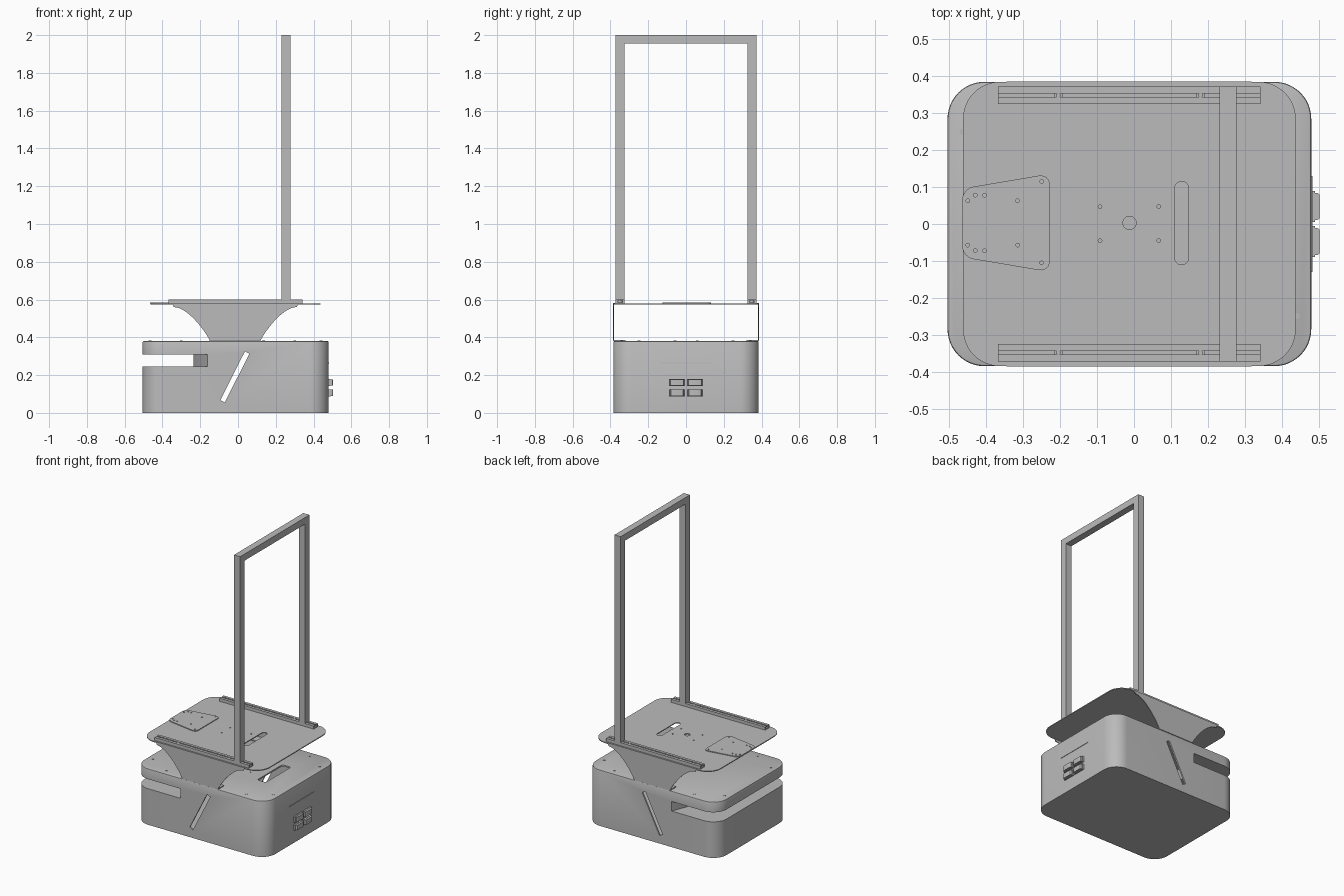
import bpy, bmesh, math
from mathutils import Matrix

cube = bpy.data.objects.get("Cube")
if cube:
    bpy.data.objects.remove(cube, do_unlink=True)

grey = bpy.data.materials.new("plain_grey")
grey.use_nodes = True
colour = (0.5, 0.5, 0.5, 1)
grey.diffuse_color = colour
grey.node_tree.nodes["Principled BSDF"].inputs["Base Color"].default_value = colour

UPRIGHT = Matrix.Rotation(math.pi / 2, 4, "X")  # profile (x, z), extruded towards -y


def prism(name, pts, low, high, radius=0, segments=8, turn=None):
    """Extrude an outline, rounding its upright corners."""
    bm = bmesh.new()
    face = bm.faces.new([bm.verts.new((x, y, low)) for x, y in pts])
    top = bmesh.ops.extrude_face_region(bm, geom=[face])["geom"]
    for v in top:
        if isinstance(v, bmesh.types.BMVert):
            v.co.z = high
    if radius:
        sides = [e for e in bm.edges if abs(e.verts[0].co.z - e.verts[1].co.z) > 1e-6]
        bmesh.ops.bevel(bm, geom=sides, offset=radius, segments=segments,
                        profile=0.5, affect="EDGES")
    if turn:
        bm.transform(turn)
    bmesh.ops.recalc_face_normals(bm, faces=bm.faces)
    mesh = bpy.data.meshes.new(name)
    bm.to_mesh(mesh)
    bm.free()
    mesh.materials.append(grey)
    obj = bpy.data.objects.new(name, mesh)
    bpy.context.collection.objects.link(obj)
    return obj


def rect(x0, x1, y0, y1):
    return [(x0, y0), (x1, y0), (x1, y1), (x0, y1)]


def box(name, x0, x1, y0, y1, z0, z1, radius=0, segments=8):
    return prism(name, rect(x0, x1, y0, y1), z0, z1, radius, segments)


def disc(name, x, y, r, z0, z1, n=20):
    ring = [(x + r * math.cos(2 * math.pi * i / n), y + r * math.sin(2 * math.pi * i / n))
            for i in range(n)]
    return prism(name, ring, z0, z1)


def cut(obj, *cutters):
    """Subtract the cutters for good and remove them."""
    for c in cutters:
        mod = obj.modifiers.new("cut", "BOOLEAN")
        mod.operation, mod.solver, mod.object = "DIFFERENCE", "EXACT", c
    deps = bpy.context.evaluated_depsgraph_get()
    mesh = bpy.data.meshes.new_from_object(obj.evaluated_get(deps))
    obj.modifiers.clear()
    obj.data = mesh
    for c in cutters:
        bpy.data.objects.remove(c, do_unlink=True)


def smooth(*objs):
    bpy.ops.object.select_all(action="DESELECT")
    for o in objs:
        o.select_set(True)
    bpy.context.view_layer.objects.active = objs[0]
    bpy.ops.object.shade_smooth_by_angle(angle=math.radians(30))


# Hollow base with a scanner slot, side slits and a lid opening
def scanner_slot(grow):
    back, side = -0.235 + grow, -0.16 + grow
    pts = [(-0.6, -0.45), (side + 0.025, -0.45), (back, -0.2),
           (back, 0.2), (side + 0.025, 0.45), (-0.6, 0.45)]
    return prism("slot_cutter", pts, 0.245 - grow, 0.31 + grow)


base = box("base", -0.505, 0.48, -0.385, 0.385, 0, 0.38, 0.1, 12)
bm = bmesh.new()
bm.from_mesh(base.data)
rim = [e for e in bm.edges if all(v.co.z > 0.37 for v in e.verts)]
bmesh.ops.bevel(bm, geom=rim, offset=0.006, segments=2, profile=0.5, affect="EDGES")
bm.to_mesh(base.data)
bm.free()

void = box("void_cutter", -0.495, 0.47, -0.375, 0.375, 0.01, 0.37, 0.09, 12)
cut(void, scanner_slot(0.01))
slit = prism("slit_cutter", [(-0.093, 0.068), (-0.07, 0.055), (0.06, 0.313), (0.037, 0.326)],
             -0.5, 0.5, turn=UPRIGHT)
lid_opening = box("lid_cutter", 0.235, 0.3, -0.13, 0.14, 0.34, 0.4, 0.015)
cut(base, void, scanner_slot(0), slit, lid_opening)

# Lid screws
for x in (-0.465, 0.44):
    for y in (-0.25, 0.25):
        disc("lid_screw", x, y, 0.008, 0.379, 0.382)
for x in (-0.3, 0.0, 0.3):
    for y in (-0.34, 0.34):
        disc("lid_screw", x, y, 0.007, 0.379, 0.382)

# Connector blocks and ledge on the right end
for y0, y1 in ((-0.09, -0.005), (0.005, 0.09)):
    for z0, z1 in ((0.088, 0.125), (0.142, 0.18)):
        box("connector_flange", 0.478, 0.49, y0, y1, z0, z1)
        block = box("connector_block", 0.47, 0.503, y0 + 0.006, y1 - 0.006,
                    z0 + 0.002, z1 - 0.002, 0.008, 3)
        smooth(block)
box("connector_ledge", 0.478, 0.483, -0.13, 0.13, 0.262, 0.266)

# Tray and its wedge-shaped mounting plate
tray = box("tray", -0.463, 0.438, -0.385, 0.385, 0.573, 0.579, 0.1, 12)
wedge = [(-0.465, -0.09), (-0.228, -0.13), (-0.228, 0.136), (-0.465, 0.096)]
plate = prism("mounting_plate", wedge, 0.579, 0.584, 0.03, 6)

plate_holes = [(-0.25, 0.115), (-0.25, -0.105)]
for x, y in ((-0.45, 0.06), (-0.43, 0.075), (-0.405, 0.075), (-0.315, 0.06)):
    plate_holes += [(x, y + 0.003), (x, 0.003 - y)]
cut(plate, *[disc("hole", x, y, 0.005, 0.56, 0.6, 10) for x, y in plate_holes])
tray_holes = [(x, y) for x in (-0.092, 0.067) for y in (-0.045, 0.047)]
cut(tray, disc("hole", -0.012, 0.003, 0.018, 0.5, 0.6),
    box("hole", 0.11, 0.148, -0.11, 0.115, 0.5, 0.6, 0.0185),
    *[disc("hole", x, y, 0.005, 0.56, 0.6, 10) for x, y in tray_holes + plate_holes])
for y in (-0.058, 0.06):
    disc("slot_screw", 0.135, y, 0.007, 0.379, 0.382)

# Flared side brackets: concave curves from the wide top to the narrow foot
curve = []
for i in range(13):
    a = math.radians(90) * i / 12
    curve.append((1 - math.cos(a), math.sin(a)))
right = [(0.12 + 0.19 * s, 0.385 + 0.175 * t) for s, t in curve]
left = [(-0.15 - 0.19 * s, 0.385 + 0.175 * t) for s, t in curve]
# Blend the arc with a straight line for a shallower flare
def flatten(pts):
    (xa, za), (xb, zb) = pts[0], pts[-1]
    out = []
    for i, (s, t) in enumerate(curve):
        u = 0.55 * s + 0.45 * math.sin(math.pi / 4 * t) * 1.414
        out.append((xa + (xb - xa) * u, za + (zb - za) * t))
    return out
profile = ([(0.12, 0.38)] + flatten(right) + [(0.318, 0.573), (-0.345, 0.573)]
           + flatten(left)[::-1] + [(-0.15, 0.38)])

# Everything mirrored front to back: brackets, rails, bolts and posts
for s in (-1, 1):
    def span(a, b):
        return min(s * a, s * b), max(s * a, s * b)

    y0, y1 = span(0.38, 0.386)
    bracket = prism("side_bracket", profile, -y1, -y0, turn=UPRIGHT)
    smooth(bracket)
    box("bracket_foot", -0.15, 0.12, *span(0.32, 0.386), 0.38, 0.386)
    box("bracket_top", -0.345, 0.318, *span(0.376, 0.386), 0.573, 0.581)

    # Slotted rail: floor, two walls and two inward lips
    section = [(0.325, 0.579), (0.372, 0.579), (0.372, 0.6), (0.353, 0.6), (0.353, 0.595),
               (0.361, 0.595), (0.361, 0.585), (0.336, 0.585), (0.336, 0.595),
               (0.344, 0.595), (0.344, 0.6), (0.325, 0.6)]
    axes = Matrix(((0, 0, 1, 0), (1, 0, 0, 0), (0, 1, 0, 0), (0, 0, 0, 1)))
    prism("slotted_rail", [(s * y, z) for y, z in section], -0.368, 0.342, turn=axes)
    for x in (-0.205, 0.18):
        disc("rail_bolt", x, s * 0.3485, 0.012, 0.584, 0.594)
        disc("rail_bolt_tip", x, s * 0.3485, 0.006, 0.59, 0.599, 12)

    box("frame_post", 0.231, 0.277, *span(0.325, 0.372), 0.599, 1.955)

box("frame_crossbar", 0.231, 0.277, -0.372, 0.372, 1.955, 2.0)

smooth(base, tray, plate)
